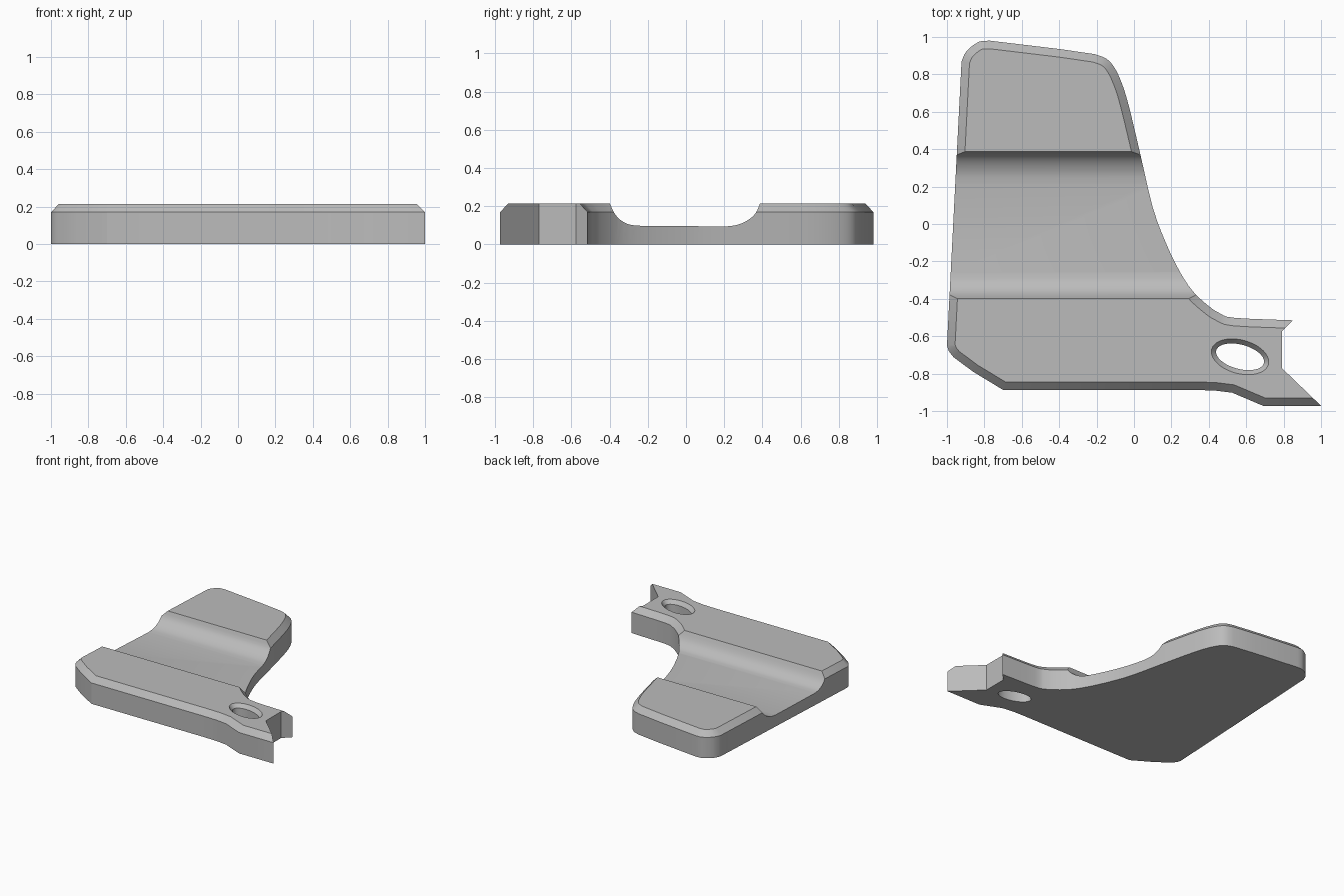
import bpy, bmesh, math
from mathutils import Vector, Matrix

if "Cube" in bpy.data.objects:
    bpy.data.objects.remove(bpy.data.objects["Cube"])

HEIGHT, SHOULDER, CHAMFER = 0.215, 0.17, 0.043

grey = bpy.data.materials.new("plain grey")
grey.use_nodes = True
grey.diffuse_color = (0.5, 0.5, 0.5, 1)
grey.node_tree.nodes["Principled BSDF"].inputs["Base Color"].default_value = grey.diffuse_color


def offset_loop(points, d):
    """Move a counter-clockwise outline inward by d with mitred corners."""
    result = []
    for i, p in enumerate(points):
        p = Vector(p)
        a = (p - Vector(points[i - 1])).normalized()
        b = (Vector(points[(i + 1) % len(points)]) - p).normalized()
        na, nb = Vector((-a.y, a.x)), Vector((-b.y, b.x))
        result.append(p + (na + nb) * d / (1 + na.dot(nb)))
    return result


def loft(name, rings):
    """Closed solid through rings of 3D points."""
    bm = bmesh.new()
    loops = [[bm.verts.new(p) for p in ring] for ring in rings]
    for low, high in zip(loops, loops[1:]):
        for i in range(len(low)):
            j = (i + 1) % len(low)
            bm.faces.new((low[i], low[j], high[j], high[i]))
    bm.faces.new(loops[0][::-1])
    bm.faces.new(loops[-1])
    bmesh.ops.recalc_face_normals(bm, faces=bm.faces)
    mesh = bpy.data.meshes.new(name)
    bm.to_mesh(mesh)
    bm.free()
    mesh.materials.append(grey)
    obj = bpy.data.objects.new(name, mesh)
    bpy.context.collection.objects.link(obj)
    return obj


def at_z(points, z):
    return [(p[0], p[1], z) for p in points]


def curve_through(points, steps=4):
    """Smooth open curve through the points."""
    pts = [Vector(p) for p in points]
    pts = [2 * pts[0] - pts[1]] + pts + [2 * pts[-1] - pts[-2]]
    out = []
    for a, b, c, d in zip(pts, pts[1:], pts[2:], pts[3:]):
        for s in range(steps):
            t = s / steps
            out.append(0.5 * (2 * b + (c - a) * t + (2 * a - 5 * b + 4 * c - d) * t * t
                              + (3 * b - a - 3 * c + d) * t ** 3))
    return out + [pts[-2]]


# Plate outline, running past the tail so the notch can trim it
front_edge = [(-1, -0.65), (-0.99, -0.68), (-0.965, -0.712), (-0.86, -0.79), (-0.7, -0.887),
              (0.3, -0.887), (0.43, -0.89), (0.525, -0.902), (0.69, -0.972), (1.3, -0.972)]
inner_sweep = curve_through([(0.85, -0.515), (0.54, -0.502), (0.46, -0.478), (0.395, -0.435),
                             (0.315, -0.36), (0.245, -0.255), (0.17, -0.1), (0.1, 0.09),
                             (0.03, 0.39), (-0.03, 0.64), (-0.068, 0.76), (-0.107, 0.84),
                             (-0.15, 0.885), (-0.21, 0.908)], 3)
back_edge = curve_through([(-0.77, 0.98), (-0.83, 0.974), (-0.895, 0.925), (-0.922, 0.87)], 3)
outline = front_edge + [(1.3, -0.53)] + inner_sweep + [(-0.395, 0.935)] + back_edge

plate = loft("plate", [at_z(outline, 0), at_z(outline, SHOULDER),
                       at_z(offset_loop(outline, CHAMFER), HEIGHT)])

# Wide channel across the plate
half_profile = curve_through([(-0.4, 0.217), (-0.375, 0.165), (-0.345, 0.13),
                              (-0.305, 0.107), (-0.26, 0.098)])
far_profile = curve_through([(0.21, 0.094), (0.27, 0.103), (0.325, 0.128),
                             (0.365, 0.165), (0.388, 0.217)])
profile = [(-0.4, 0.5)] + half_profile + far_profile + [(0.388, 0.5)]
channel = loft("channel_cutter", [[(x, p[0], p[1]) for p in profile] for x in (-1.5, 1.5)])

# Fishtail notch at the end of the tail
notch = [(1.05, -1.02), (1.6, -1.02), (1.6, -0.3), (1.065, -0.3), (0.79, -0.575), (0.79, -0.77)]
fishtail = loft("fishtail_cutter", [at_z(notch, -0.2), at_z(notch, 0.5)])

# Tilted oval hole with a chamfered rim
place = Matrix.Translation((0.567, -0.71, 0)) @ Matrix.Rotation(math.radians(-15), 4, 'Z')


def oval(rx, ry, z, n=40):
    return [place @ Vector((rx * math.cos(math.tau * i / n), ry * math.sin(math.tau * i / n), z))
            for i in range(n)]


hole = loft("hole_cutter", [oval(0.132, 0.065, -0.2), oval(0.132, 0.065, 0.185),
                            oval(0.157, 0.09, HEIGHT), oval(0.157, 0.09, 0.5)])

# Cut, then discard the cutters
bpy.ops.object.select_all(action='DESELECT')
plate.select_set(True)
bpy.context.view_layer.objects.active = plate
for cutter in (channel, fishtail, hole):
    cutter.hide_render = True
    mod = plate.modifiers.new("cut", 'BOOLEAN')
    mod.operation, mod.solver, mod.object = 'DIFFERENCE', 'EXACT', cutter
    bpy.ops.object.modifier_apply(modifier=mod.name)
    bpy.data.objects.remove(cutter)
bpy.ops.object.shade_smooth_by_angle(angle=math.radians(28))
